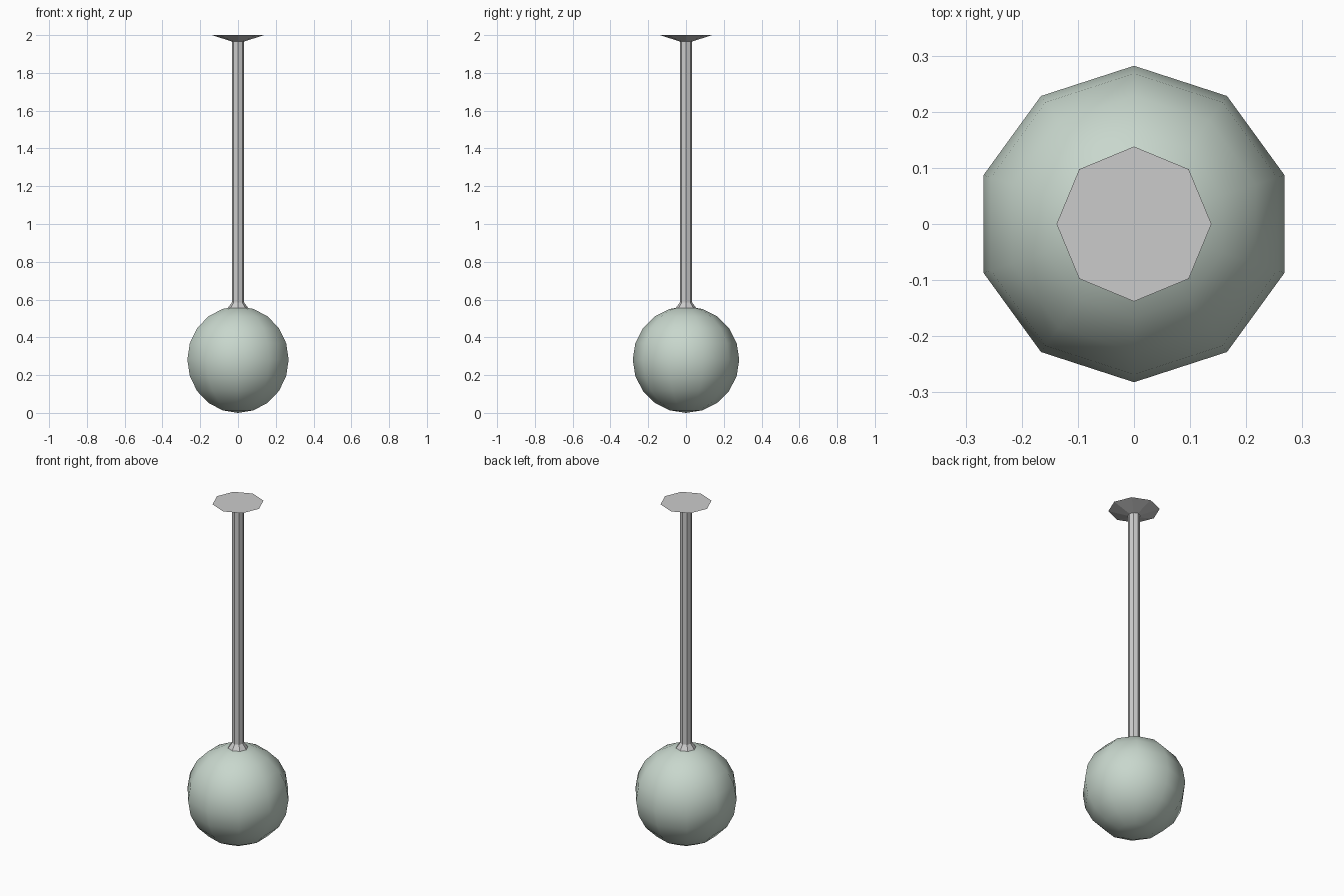
import bpy, bmesh, math

if "Cube" in bpy.data.objects:
    bpy.data.objects.remove(bpy.data.objects["Cube"])

def lathe(name, profile, sides):
    """Revolve (radius, z) points into a capped, flat-faced solid."""
    bm = bmesh.new()
    rings = []
    for r, z in profile:
        rings.append([bm.verts.new((r * math.cos(2 * math.pi * i / sides),
                                    r * math.sin(2 * math.pi * i / sides), z))
                      for i in range(sides)])
    for a, b in zip(rings, rings[1:]):
        for i in range(sides):
            j = (i + 1) % sides
            bm.faces.new((a[i], a[j], b[j], b[i]))
    bm.faces.new(rings[0][::-1])
    bm.faces.new(rings[-1])
    mesh = bpy.data.meshes.new(name)
    bm.to_mesh(mesh)
    bm.free()
    ob = bpy.data.objects.new(name, mesh)
    bpy.context.collection.objects.link(ob)
    return ob

# Hanging rod with flared collar and ceiling plate
lathe("hanging_rod", [(0.056, 0.553), (0.032, 0.585), (0.032, 1.966), (0.138, 2.0)], 8)

# Glass globe
R = 0.282
bpy.ops.mesh.primitive_uv_sphere_add(segments=10, ring_count=10, radius=R, location=(0, 0, R))
globe = bpy.context.object
globe.name = "lamp_globe"
bpy.ops.object.shade_smooth()
glass = bpy.data.materials.new("pale_green_glass")
glass.diffuse_color = (0.58, 0.68, 0.61, 1)
glass.use_nodes = True
glass.node_tree.nodes["Principled BSDF"].inputs["Base Color"].default_value = glass.diffuse_color
globe.data.materials.append(glass)
